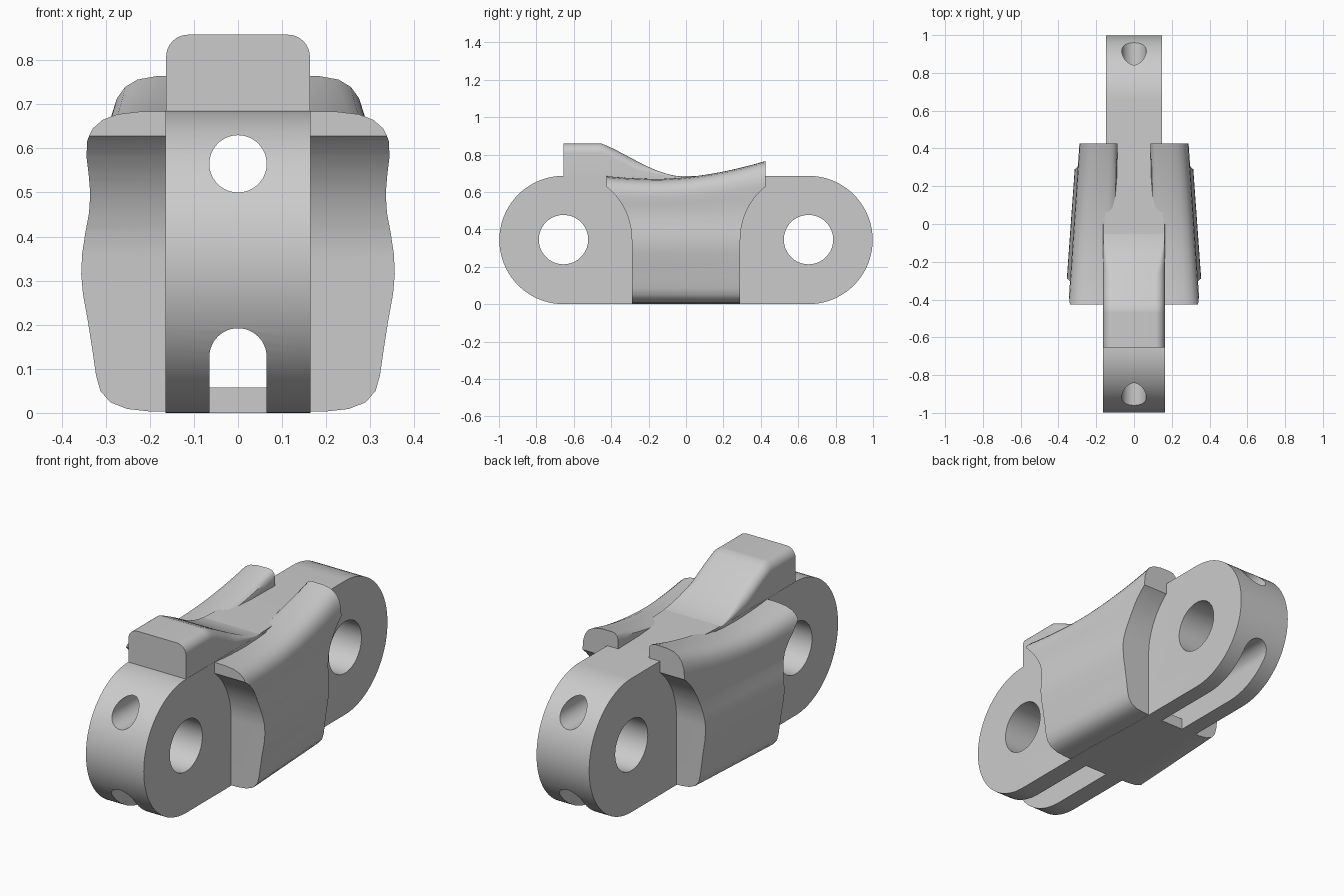
import bpy, bmesh, math
from mathutils import Vector

cube = bpy.data.objects.get("Cube")
if cube:
    bpy.data.objects.remove(cube, do_unlink=True)

PIN_Y, PIN_Z, END_R = 0.655, 0.343, 0.343
TOP = 2 * END_R
HALF_W = 0.164
BORE = 0.065

grey = bpy.data.materials.new("plain grey")
grey.use_nodes = True
grey.diffuse_color = (0.6, 0.6, 0.6, 1)
grey.node_tree.nodes["Principled BSDF"].inputs["Base Color"].default_value = (0.6, 0.6, 0.6, 1)


def make_object(name, bm):
    bmesh.ops.recalc_face_normals(bm, faces=bm.faces)
    mesh = bpy.data.meshes.new(name)
    bm.to_mesh(mesh)
    bm.free()
    mesh.materials.append(grey)
    obj = bpy.data.objects.new(name, mesh)
    bpy.context.collection.objects.link(obj)
    return obj


def loft(sections):
    """Closed solid through rings with equal point counts."""
    bm = bmesh.new()
    rings = [[bm.verts.new(p) for p in s] for s in sections]
    n = len(rings[0])
    for a, b in zip(rings, rings[1:]):
        for i in range(n):
            j = (i + 1) % n
            bm.faces.new((a[i], a[j], b[j], b[i]))
    bm.faces.new(rings[0])
    bm.faces.new(rings[-1])
    return bm


def arc(cx, cy, r, start, end, steps):
    return [(cx + r * math.cos(math.radians(start + (end - start) * i / steps)),
             cy + r * math.sin(math.radians(start + (end - start) * i / steps)))
            for i in range(steps + 1)]


def along_x(profile, half):
    return loft([[(x, y, z) for y, z in profile] for x in (-half, half)])


def along_y(profile, y0, y1):
    return loft([[(x, y, z) for x, z in profile] for y in (y0, y1)])


def cut(obj, cutters):
    for c in cutters:
        c.hide_render = True
        mod = obj.modifiers.new("cut", 'BOOLEAN')
        mod.operation = 'DIFFERENCE'
        mod.solver = 'EXACT'
        mod.object = c
    bpy.context.view_layer.update()
    deps = bpy.context.evaluated_depsgraph_get()
    mesh = bpy.data.meshes.new_from_object(obj.evaluated_get(deps))
    obj.modifiers.clear()
    obj.data = mesh
    for c in cutters:
        bpy.data.objects.remove(c, do_unlink=True)


def smooth(obj, angle=30):
    bpy.ops.object.select_all(action='DESELECT')
    obj.select_set(True)
    bpy.context.view_layer.objects.active = obj
    bpy.ops.object.shade_smooth_by_angle(angle=math.radians(angle))


# Link body: stadium plate, softened rims, slightly thinner towards the back
stadium = arc(PIN_Y, PIN_Z, END_R, -90, 90, 40) + arc(-PIN_Y, PIN_Z, END_R, 90, 270, 40)
bm = along_x(stadium, HALF_W)
rims = [e for e in bm.edges if abs(e.verts[0].co.x - e.verts[1].co.x) < 1e-6]
bmesh.ops.bevel(bm, geom=rims, offset=0.006, segments=2, profile=0.5, affect='EDGES')
for y in (-0.15, 0.15):
    bmesh.ops.bisect_plane(bm, geom=bm.verts[:] + bm.edges[:] + bm.faces[:],
                           plane_co=Vector((0, y, 0)), plane_no=Vector((0, 1, 0)))
for v in bm.verts:
    if v.co.y > 0.1:
        v.co.x *= 0.91
link = make_object("link_body", bm)

# Pin holes, lengthwise upper bore, lower tunnel and its open end slots
cutters = []
arch = [(-BORE, 0.058)] + arc(0, 0.127, BORE, 180, 0, 24) + [(BORE, 0.058)]
slot_w = BORE - 0.0004
slot = [(-slot_w, -0.1), (-slot_w, 0.11), (slot_w, 0.11), (slot_w, -0.1)]
cutters.append(make_object("bore_cutter", along_y(arc(0, 0.565, BORE, 0, 352.5, 47), -1.2, 1.2)))
cutters.append(make_object("tunnel_cutter", along_y(arch, -1.2, 1.2)))
for s in (-1, 1):
    cutters.append(make_object("pin_cutter", along_x(arc(s * PIN_Y, 0.345, 0.132, 0, 354, 59), 0.5)))
    cutters.append(make_object("slot_cutter", along_y(slot, s * 0.29, s * 1.2)))
cut(link, cutters)
smooth(link)


# Raised tooth: rounded top sweeping down into the link
def tooth_height(y):
    if y < -0.45:
        return 0.858
    t = (y + 0.45) / 0.45
    return TOP - 0.004 + 0.176 * (1 - t) ** 2.1 * (1 + 1.1 * t)


sections = []
for y in [-PIN_Y, -0.47, -0.45] + [-0.45 + 0.45 * i / 16 for i in range(1, 17)]:
    h = tooth_height(y)
    r = max(0.002, min(0.05, 0.6 * (h - TOP + 0.004)))
    w = HALF_W - 0.001
    ring = ([(w, 0.65)] + arc(w - r, h - r, r, 0, 90, 8)
            + arc(-w + r, h - r, r, 90, 180, 8) + [(-w, 0.65)])
    sections.append([(x, y, z) for x, z in ring])
tooth = make_object("tooth", loft(sections))
smooth(tooth, 35)

# Side guards: waisted section tapering and rising towards the back
OUTLINE = [(0.1, 0.002), (0.2, 0.003), (0.255, 0.009), (0.293, 0.024), (0.316, 0.05),
           (0.326, 0.085), (0.334, 0.14), (0.345, 0.21), (0.356, 0.27), (0.36, 0.315),
           (0.358, 0.36), (0.35, 0.41), (0.341, 0.455), (0.337, 0.5), (0.339, 0.545),
           (0.342, 0.585), (0.338, 0.618), (0.325, 0.645), (0.303, 0.665), (0.27, 0.678),
           (0.22, 0.684), (0.15, 0.685), (0.125, 0.682), (0.109, 0.672), (0.103, 0.655)]


def guard_top(y):
    t = y + 0.15
    if t < 0:
        return 0.67 + 0.015 * (t / 0.28) ** 2
    return 0.67 + 0.095 * (t / 0.575) ** 1.8


def guard_ring(side, y):
    scale = 1 - 0.2 * (y + 0.35)
    rise = guard_top(y) - 0.685
    return [(side * x * scale, y, z + rise * max(0, (z - 0.4) / 0.285)) for x, z in OUTLINE]


for side, name in ((1, "left_guard"), (-1, "right_guard")):
    ys = [-0.425 + 0.85 * i / 20 for i in range(21)]
    guard = make_object(name, loft([guard_ring(side, y) for y in ys]))
    # Clearance around each pin so neighbouring links can swing
    clear = []
    for s in (-1, 1):
        shape = arc(s * PIN_Y, 0.345, 0.365, 0, 180, 48)
        shape += [(s * PIN_Y - 0.365, -0.2), (s * PIN_Y + 0.365, -0.2)]
        clear.append(make_object("clearance_cutter", along_x(shape, 0.6)))
    cut(guard, clear)
    smooth(guard, 35)
